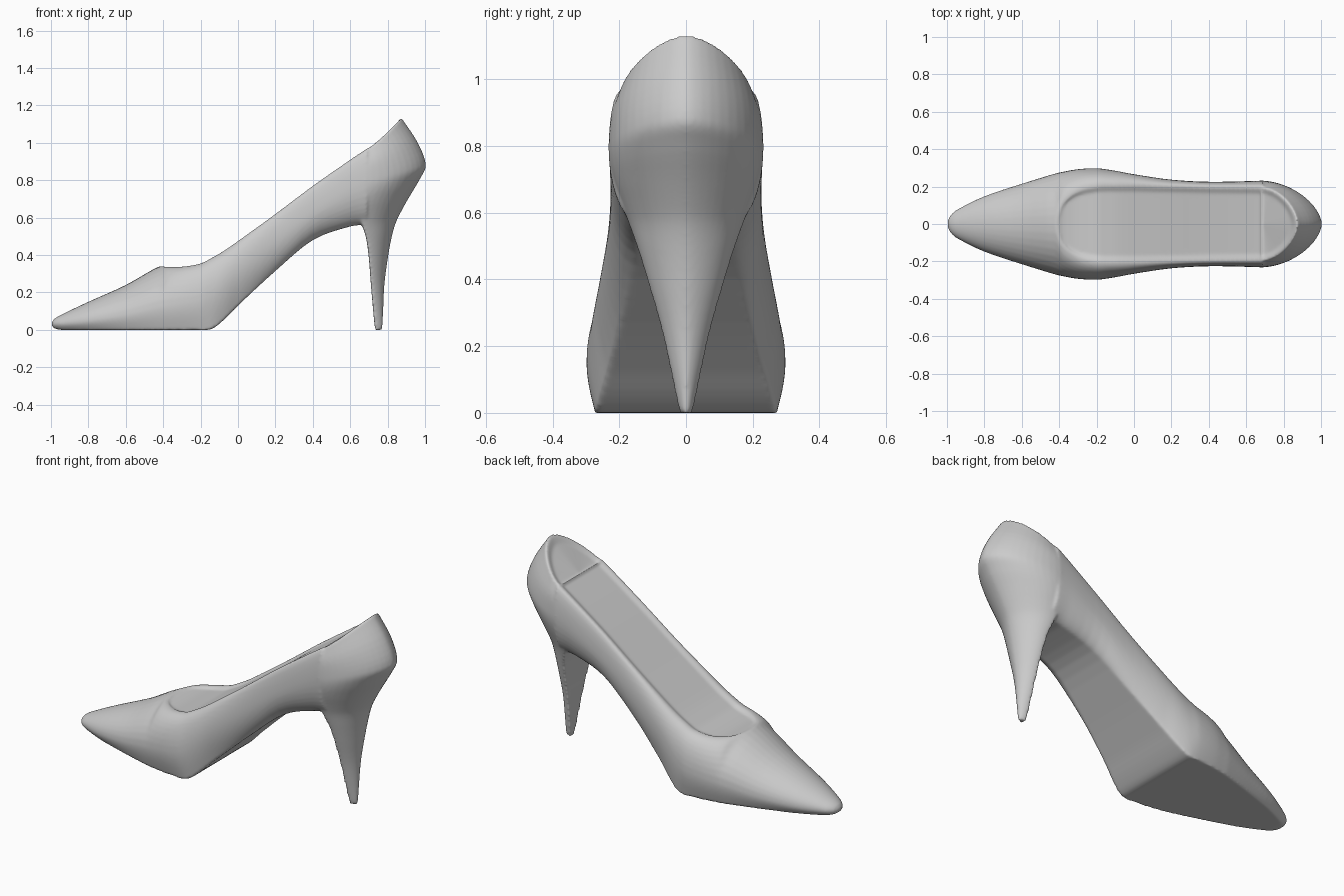
import bpy, bmesh
from math import sin, cos, pi

if "Cube" in bpy.data.objects:
    bpy.data.objects.remove(bpy.data.objects["Cube"])


def resample(rows, steps):
    """Smooth curve through all columns of the rows, keyed on the first column."""
    n = len(rows)

    def slope(i, c):
        a, b = max(i - 1, 0), min(i + 1, n - 1)
        return (rows[b][c] - rows[a][c]) / (rows[b][0] - rows[a][0])

    out = []
    for i in range(n - 1):
        h = rows[i + 1][0] - rows[i][0]
        for s in range(steps):
            t = s / steps
            out.append([
                (2*t**3 - 3*t**2 + 1) * rows[i][c] + (t**3 - 2*t**2 + t) * h * slope(i, c)
                + (3*t**2 - 2*t**3) * rows[i + 1][c] + (t**3 - t**2) * h * slope(i + 1, c)
                for c in range(len(rows[0]))])
    out.append(list(rows[-1]))
    return out


def loft(name, rings):
    """Skin closed rings of equal length and cap both ends."""
    bm = bmesh.new()
    vs = [[bm.verts.new(p) for p in r] for r in rings]
    n = len(vs[0])
    for a, b in zip(vs, vs[1:]):
        for j in range(n):
            k = (j + 1) % n
            bm.faces.new((a[j], a[k], b[k], b[j]))
    bm.faces.new(vs[0])
    bm.faces.new(vs[-1])
    bmesh.ops.remove_doubles(bm, verts=bm.verts, dist=0.0004)
    bmesh.ops.recalc_face_normals(bm, faces=bm.faces)
    me = bpy.data.meshes.new(name)
    bm.to_mesh(me)
    bm.free()
    ob = bpy.data.objects.new(name, me)
    bpy.context.collection.objects.link(ob)
    return ob


# Shoe body: x, rim z, rim half-width, widest z, widest half-width, sole z, sole half-width
BODY = [
    (-1.00, .030, 0, .030, .000, .030, .000),
    (-.985, .056, 0, .030, .042, .010, .022),
    (-.94, .083, 0, .035, .080, 0, .055),
    (-.80, .150, 0, .050, .148, 0, .122),
    (-.60, .240, 0, .080, .215, 0, .190),
    (-.42, .340, 0, .120, .270, 0, .243),
    (-.38, .338, .11, .127, .279, 0, .251),
    (-.30, .338, .18, .140, .293, 0, .264),
    (-.20, .355, .205, .155, .298, 0, .272),
    (-.14, .385, .208, .180, .291, .005, .270),
    (-.08, .420, .208, .240, .281, .050, .257),
    (.00, .475, .208, .320, .266, .130, .233),
    (.20, .620, .204, .480, .237, .315, .185),
    (.40, .770, .200, .630, .226, .480, .148),
    (.60, .910, .198, .750, .229, .553, .140),
    (.69, .970, .196, .795, .232, .563, .140),
]
DIP = .014


def body_ring(x, zr, wr, zw, ww, zb, wb, n=9):
    wr, zb = max(wr, 0), max(zb, 0)
    k = min(1, wr / .2)
    m = .8 * min(1, max(0, x / .3))             # rounder underside along the arch
    # Slightly recessed insole, then rim
    half = [(0, zr - DIP * k), (wr - .035 * k, zr - DIP * k), (wr - .01 * k, zr)]
    for i in range(n + 1):                      # rim down to widest line
        t = i / n * pi / 2
        half.append((wr + (ww - wr) * sin(t), zw + (zr - zw) * cos(t)))
    for i in range(1, n + 1):                   # widest line down to sole edge
        t = i / n
        drop = (1 - m) * t + m * sin(t * pi / 2)
        half.append((wb + (ww - wb) * cos(t * pi / 2), zw - (zw - zb) * drop))
    half.append((0, zb))
    return [(x, y, z) for y, z in half] + [(x, -y, z) for y, z in half[-2:0:-1]]


body = loft("shoe_body", [body_ring(*r) for r in resample(BODY, 4)])

# Heel and heel cup: back z, front z, front x, back x, half-width
HEEL = [
    (.00, .00, .736, .771, .017),
    (.02, .02, .731, .774, .024),
    (.10, .10, .723, .777, .041),
    (.25, .25, .710, .784, .074),
    (.40, .40, .698, .804, .117),
    (.50, .50, .683, .823, .148),
    (.57, .57, .662, .843, .173),
    (.62, .62, .662, .866, .191),
    (.70, .69, .668, .910, .216),
    (.81, .75, .680, .975, .229),
    (.88, .80, .680, 1.005, .232),
    (1.00, .89, .680, .962, .224),
    (1.133, .963, .680, .875, .196),
]


def heel_ring(zb, zf, xf, xb, w, n=24):
    pts = []
    for i in range(n + 1):
        t = -pi / 2 + pi * i / n
        c = max(cos(t), 0)
        y = w * abs(sin(t)) ** 1.2 * (1 if t > 0 else -1)
        pts.append((xf + (xb - xf) * c ** 1.1, y, zf + (zb - zf) * c ** 1.3))
    return pts


heel = [heel_ring(*r) for r in resample(HEEL, 4)]
# Inner lip and insole end, closing to the front centre
heel.append(heel_ring(1.122, .961, .68, .862, .186))
lip = heel_ring(1.085, .949, .68, .84, .163)
for s in (1, .75, .5, .25, .02):
    heel.append([(.68 + (x - .68) * s, y * s, .949 + (z - .949) * s) for x, y, z in lip])
heel_ob = loft("heel", heel)

# Fuse body and heel into one smooth shell
bpy.ops.object.select_all(action='DESELECT')
heel_ob.select_set(True)
body.select_set(True)
bpy.context.view_layer.objects.active = body
bpy.ops.object.join()
body.name = "pump_shoe"
rm = body.modifiers.new("fuse", 'REMESH')
rm.mode = 'VOXEL'
rm.voxel_size = .008
rm.use_smooth_shade = True
sm = body.modifiers.new("soften", 'SMOOTH')
sm.factor = .5
sm.iterations = 5
bpy.ops.object.shade_smooth()
